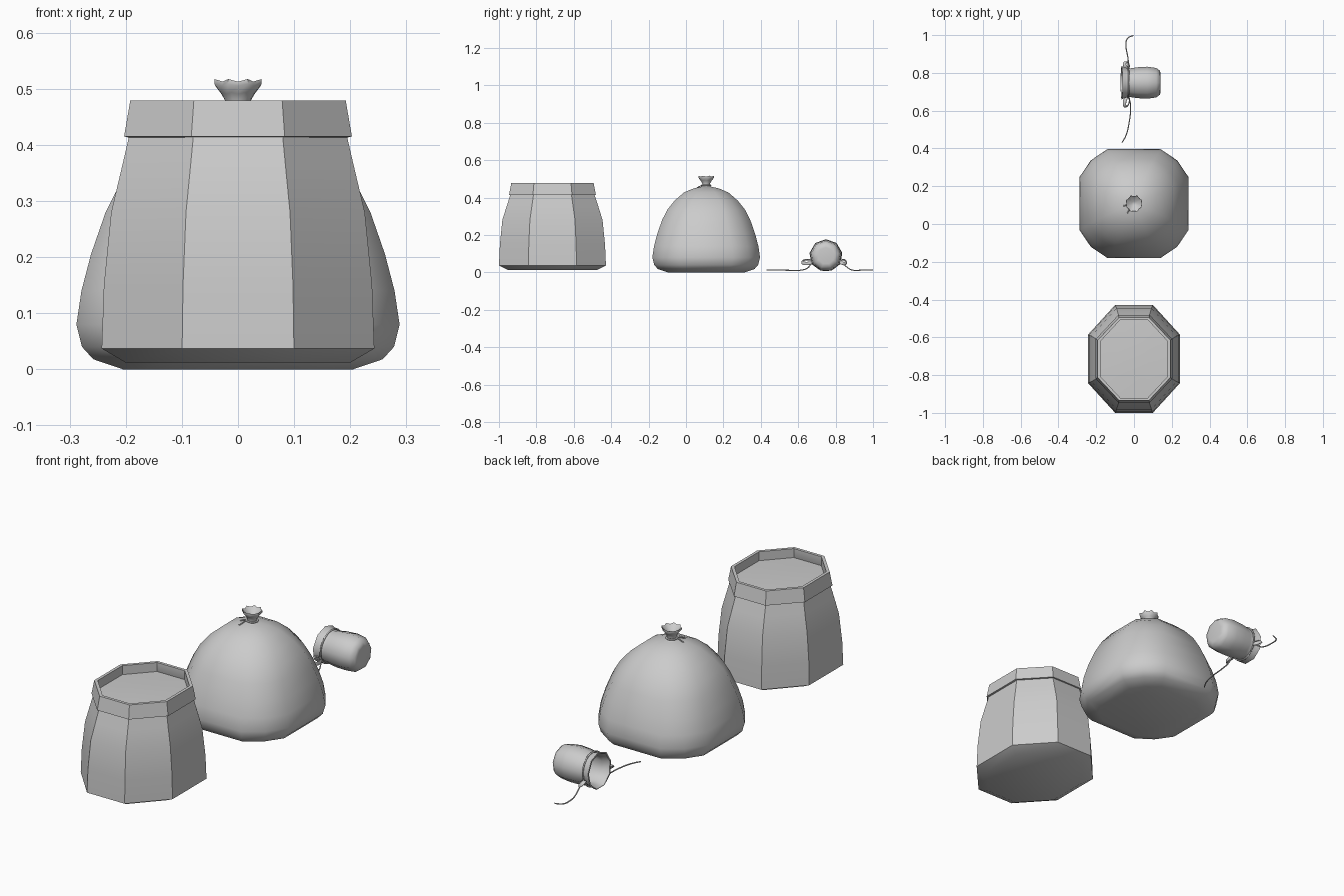
import bpy, bmesh, math
from mathutils import Vector

if "Cube" in bpy.data.objects:
    bpy.data.objects.remove(bpy.data.objects["Cube"])

def loft(name, rings, angle=50, caps=(True, True), closed=False):
    """Skin a list of equal-length point rings."""
    bm = bmesh.new()
    vs = [[bm.verts.new(p) for p in r] for r in rings]
    n = len(vs[0])
    pairs = list(zip(vs, vs[1:])) + ([(vs[-1], vs[0])] if closed else [])
    for a, b in pairs:
        for i in range(n):
            j = (i + 1) % n
            bm.faces.new((a[i], a[j], b[j], b[i]))
    if caps[0] and not closed:
        bm.faces.new(vs[0][::-1])
    if caps[1] and not closed:
        bm.faces.new(vs[-1])
    bmesh.ops.recalc_face_normals(bm, faces=bm.faces)
    me = bpy.data.meshes.new(name)
    bm.to_mesh(me)
    bm.free()
    ob = bpy.data.objects.new(name, me)
    bpy.context.collection.objects.link(ob)
    bpy.ops.object.select_all(action='DESELECT')
    ob.select_set(True)
    bpy.context.view_layer.objects.active = ob
    bpy.ops.object.shade_smooth_by_angle(angle=math.radians(angle))
    return ob

def octagon(hx, hy, cy, z, fx=0.41, fy=0.45, mid=None):
    """Chamfered rectangle; mid adds an extra point on each chamfer."""
    quarter = [(hx, hy * fy)] + ([(hx * mid, hy * mid)] if mid else []) + [(hx * fx, hy)]
    pts = quarter + [(-x, y) for x, y in quarter[::-1]]
    pts += [(-x, -y) for x, y in pts]
    return [(x, cy + y, z) for x, y in pts]

def cord(name, pts, radius, cyclic=False, flat=None):
    cu = bpy.data.curves.new(name, 'CURVE')
    cu.dimensions = '3D'
    cu.bevel_depth = radius
    cu.bevel_resolution = 1
    cu.resolution_u = 5
    if flat:
        cu.extrude = flat
    sp = cu.splines.new('BEZIER')
    sp.bezier_points.add(len(pts) - 1)
    for b, p in zip(sp.bezier_points, pts):
        b.co = p
        b.handle_left_type = b.handle_right_type = 'AUTO'
    sp.use_cyclic_u = cyclic
    ob = bpy.data.objects.new(name, cu)
    bpy.context.collection.objects.link(ob)
    return ob

# open sack: body, folded rim and contents
Y1 = -0.714
body = [(0.20, 0.235, 0.012), (0.243, 0.286, 0.037), (0.239, 0.281, 0.15),
        (0.226, 0.268, 0.28), (0.207, 0.243, 0.36), (0.192, 0.222, 0.425)]
loft("open_sack_body", [octagon(hx, hy, Y1, z) for hx, hy, z in body], 40)
rim = [(0.190, 0.215, 0.412), (0.203, 0.232, 0.415), (0.192, 0.220, 0.479),
       (0.178, 0.206, 0.479), (0.178, 0.206, 0.428)]
loft("open_sack_rim", [octagon(hx, hy, Y1, z) for hx, hy, z in rim], 30, closed=True)
loft("sack_contents", [octagon(0.181, 0.209, Y1, 0.426), octagon(0.179, 0.207, Y1, 0.436),
                       octagon(0.08, 0.09, Y1, 0.441)], 30)

# closed sack
Y2 = 0.108
closed = [(0.205, 0.0, 0.50), (0.258, 0.018, 0.49), (0.278, 0.040, 0.49), (0.288, 0.08, 0.49),
          (0.279, 0.14, 0.49), (0.262, 0.205, 0.48), (0.236, 0.28, 0.46), (0.208, 0.335, 0.45),
          (0.168, 0.385, 0.43), (0.118, 0.428, 0.41), (0.068, 0.449, 0.41), (0.024, 0.459, 0.41)]
loft("closed_sack_body", [octagon(h, h, Y2, z, f, f, 0.80 - (0.5 - f) * 0.6)
                          for h, z, f in closed])

# gathered neck with a wavy flared mouth
def neck_ring(r, z, wave):
    out = []
    for i in range(16):
        a = math.tau * i / 16
        s = 1 if i % 2 else -1
        out.append((r * (1 + wave * s) * math.cos(a), Y2 + r * (1 + wave * s) * math.sin(a),
                    z + 0.03 * wave * s))
    return out
neck = [(0.036, 0.452, 0), (0.021, 0.464, 0), (0.021, 0.476, 0), (0.031, 0.492, 0.04),
        (0.043, 0.507, 0.06), (0.042, 0.515, 0.08), (0.036, 0.511, 0.06), (0.012, 0.486, 0)]
loft("closed_sack_neck", [neck_ring(*n) for n in neck])
cord("neck_tie", [(0.024 * math.cos(a), Y2 + 0.024 * math.sin(a), 0.466)
                  for a in (0, 1.571, 3.142, 4.712)], 0.004, True)
for k, dx, dy in (("a", -0.055, -0.012), ("b", -0.035, -0.05)):
    cord("neck_tie_end_" + k, [(-0.022, Y2 - 0.01, 0.466), (dx * 0.75, Y2 + dy * 0.7, 0.46),
                               (dx, Y2 + dy, 0.452)], 0.003)

# small pouch lying on its side, hollow with open mouth
Y3, Z3 = 0.748, 0.089
def pouch_ring(x, r, tilt=0.0):
    n = 9
    out = []
    for i in range(n):
        a = math.tau * i / n + math.pi / 2
        y, z = r * math.cos(a), r * math.sin(a)
        out.append((x + tilt * z, Y3 + y, max(0.011, Z3 + z)))
    return out
pouch = [(0.141, 0.045), (0.138, 0.064), (0.118, 0.079), (0.07, 0.086), (0.02, 0.083),
         (-0.015, 0.078), (-0.032, 0.076), (-0.05, 0.083), (-0.066, 0.089),
         (-0.066, 0.081), (-0.032, 0.069), (0.02, 0.075), (0.09, 0.074)]
loft("small_pouch", [pouch_ring(x, r, 0.06 if x < 0 else 0.0) for x, r in pouch])

# drawstring around the pouch neck
XT = -0.032
cord("pouch_tie", [(XT + 0.005 * math.sin(math.tau * i / 8), Y3 + 0.078 * math.cos(math.tau * i / 8),
                    Z3 + 0.078 * math.sin(math.tau * i / 8)) for i in range(8)], 0.004, True)

# bow loops and long string ends on both sides
for side, y0, s in (("left", 0.672, -1), ("right", 0.826, 1)):
    L = 0.05 if s < 0 else 0.03
    cord("bow_loop_" + side, [(XT, y0, 0.058), (XT - 0.018, y0 + s * L * 0.6, 0.068),
                              (XT - 0.012, y0 + s * L, 0.058),
                              (XT + 0.006, y0 + s * L * 0.6, 0.048)], 0.003, True, 0.006)
cord("string_left", [(XT, 0.672, 0.056), (-0.022, 0.652, 0.025), (-0.018, 0.62, 0.013),
                     (-0.027, 0.53, 0.012), (-0.042, 0.47, 0.012), (-0.063, 0.431, 0.012)], 0.003)
cord("string_right", [(XT, 0.826, 0.056), (-0.03, 0.852, 0.035), (-0.033, 0.885, 0.014),
                      (-0.042, 0.94, 0.012), (-0.035, 0.982, 0.012), (-0.003, 0.998, 0.012)], 0.003)
